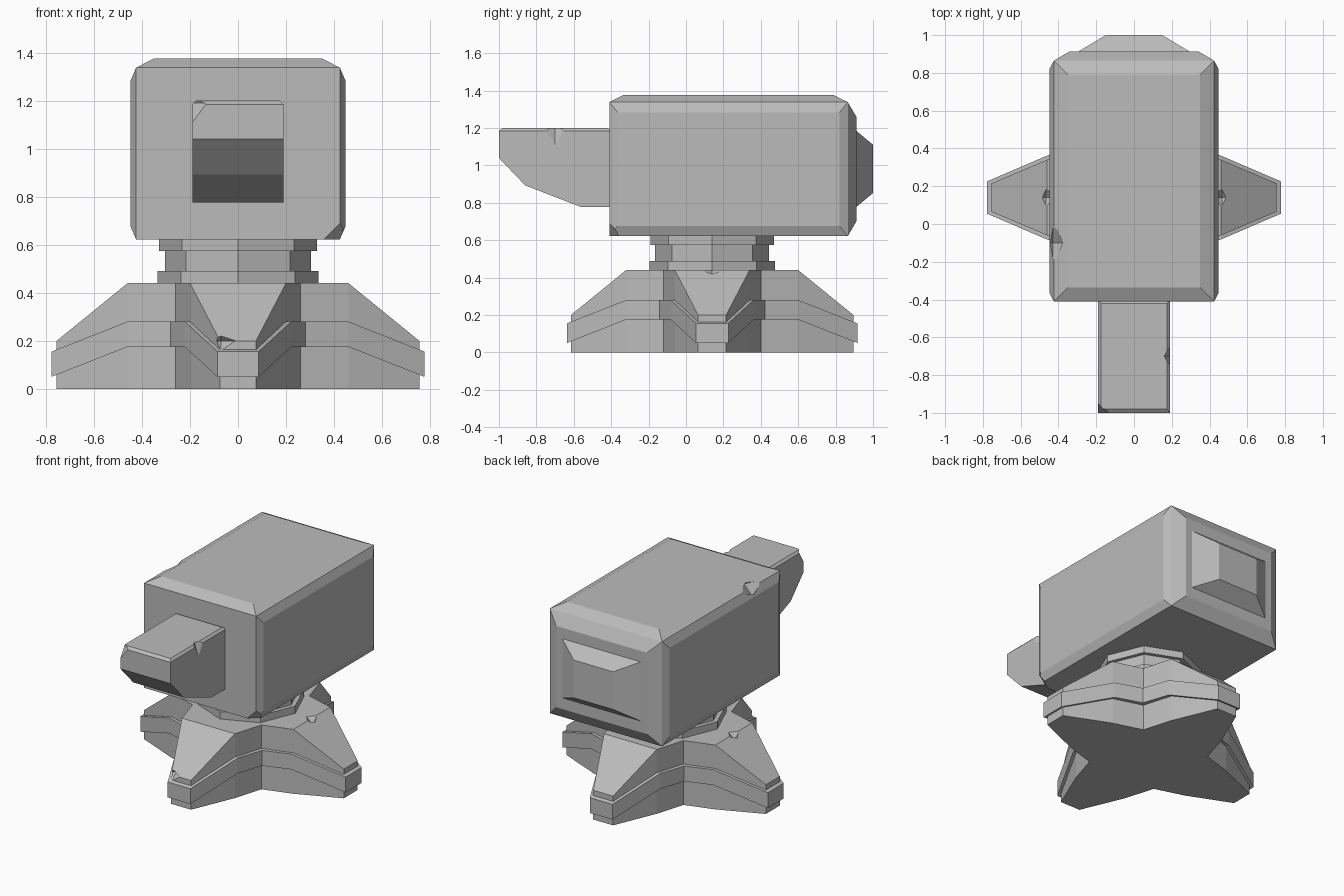
import bpy, bmesh
from mathutils import Vector

cube = bpy.data.objects.get("Cube")
if cube:
    bpy.data.objects.remove(cube, do_unlink=True)

grey = bpy.data.materials.new("plain_grey")
grey.use_nodes = True
grey.diffuse_color = (0.5, 0.5, 0.5, 1)
grey.node_tree.nodes["Principled BSDF"].inputs["Base Color"].default_value = (0.5, 0.5, 0.5, 1)

PIVOT = 0.14  # y of the stand's axis


def make(name, verts, faces):
    mesh = bpy.data.meshes.new(name)
    bm = bmesh.new()
    vs = [bm.verts.new(v) for v in verts]
    for f in faces:
        bm.faces.new([vs[i] for i in f])
    bmesh.ops.recalc_face_normals(bm, faces=bm.faces)
    bm.to_mesh(mesh)
    bm.free()
    mesh.materials.append(grey)
    obj = bpy.data.objects.new(name, mesh)
    bpy.context.collection.objects.link(obj)
    return obj


def edit(obj, action):
    bm = bmesh.new()
    bm.from_mesh(obj.data)
    action(bm)
    bm.to_mesh(obj.data)
    bm.free()


def box(name, lo, hi):
    verts = [(x, y, z) for z in (lo[2], hi[2]) for y in (lo[1], hi[1]) for x in (lo[0], hi[0])]
    return make(name, verts, [(0, 1, 3, 2), (4, 5, 7, 6), (0, 1, 5, 4),
                              (2, 3, 7, 6), (0, 2, 6, 4), (1, 3, 7, 5)])


def raise_panel(bm, direction, height, inset):
    """Extrude the face looking along direction into a tapered panel."""
    d = Vector(direction)
    bm.normal_update()
    face = max(bm.faces, key=lambda f: f.normal.dot(d) * 100 + f.calc_center_median().dot(d))
    top = bmesh.ops.extrude_discrete_faces(bm, faces=[face])["faces"][0]
    mid = top.calc_center_median()
    for v in top.verts:
        for i in range(3):
            if abs(d[i]) < 0.5:
                v.co[i] -= inset[i] if v.co[i] > mid[i] else -inset[i]
        v.co += d * height


def chip(obj, spot, size):
    """Knock a faceted nick out of an edge or corner."""
    axes = [Vector([s * size[i] if j == i else 0 for j in range(3)]) for i in range(3) for s in (1, -1)]
    cutter = make("chip_cutter", [Vector(spot) + a for a in axes],
                  [(a, b, c) for a in (0, 1) for b in (2, 3) for c in (4, 5)])
    cutter.hide_render = True
    mod = obj.modifiers.new("chip", "BOOLEAN")
    mod.operation, mod.solver, mod.object = "DIFFERENCE", "EXACT", cutter
    bpy.context.view_layer.objects.active = obj
    bpy.ops.object.modifier_apply(modifier=mod.name)
    bpy.data.objects.remove(cutter, do_unlink=True)


def star(name, grow, low, high):
    """Four-legged tier; low and high are (tip, middle) heights."""
    verts, faces = [], []
    tip, shoulder, valley = (0.755 + grow, 0.075 + grow / 2), (0.46, 0.2 + grow), 0.26 + grow
    outline = [(tip[0], -tip[1]), tip, shoulder, (valley, valley), (shoulder[0], -shoulder[1])]
    order = [4, 0, 1, 2, 3]
    for heights in (low, high):
        for leg in range(4):
            for k in order:
                x, y = outline[k]
                z = heights[0] if k < 2 else heights[1]
                for _ in range(leg):
                    x, y = -y, x
                verts.append((x, y + PIVOT, z))
    n = 20
    faces += [(i, (i + 1) % n, n + (i + 1) % n, n + i) for i in range(n)]
    for base in (0, n):
        faces += [[base + 5 * leg + k for k in range(4)] for leg in range(4)]
        faces.append([base + 5 * leg + k for leg in range(4) for k in (0, 3, 4)])
    return make(name, verts, faces)


# Four-legged stand in three stacked tiers
star("stand_foot_tier", 0, (0, 0), (0.06, 0.185))
star("stand_band_tier", 0.022, (0.05, 0.175), (0.155, 0.28))
stand_top = star("stand_top_tier", 0, (0.14, 0.265), (0.2, 0.44))
for side in (-1, 1):
    chip(stand_top, (side * 0.465, PIVOT, 0.44), (0.045, 0.05, 0.04))
chip(stand_top, (-0.07, PIVOT - 0.755, 0.2), (0.06, 0.05, 0.04))

# Octagonal swivel neck
for name, radius, low, high in (("neck_lower_ring", 0.335, 0.43, 0.49),
                                ("neck_core", 0.305, 0.49, 0.575),
                                ("neck_upper_ring", 0.33, 0.575, 0.63)):
    bm = bmesh.new()
    bmesh.ops.create_cone(bm, cap_ends=True, segments=8, radius1=radius, radius2=radius, depth=high - low)
    bmesh.ops.translate(bm, verts=bm.verts, vec=(0, PIVOT, (low + high) / 2))
    ring = make(name, [], [])
    bm.to_mesh(ring.data)
    bm.free()

# Main housing with raised panels on its sides, top and back
housing = box("housing", (-0.424, -0.41, 0.622), (0.424, 0.865, 1.338))


def housing_panels(bm):
    raise_panel(bm, (1, 0, 0), 0.024, (0, 0.045, 0.055))
    raise_panel(bm, (-1, 0, 0), 0.024, (0, 0.045, 0.055))
    raise_panel(bm, (0, 0, 1), 0.038, (0.075, 0.075, 0))
    raise_panel(bm, (0, 1, 0), 0.047, (0.08, 0, 0.08))


edit(housing, housing_panels)
chip(housing, (0.435, -0.41, 0.62), (0.08, 0.06, 0.08))
chip(housing, (-0.43, -0.1, 1.35), (0.06, 0.12, 0.07))

# Rear hatch
hatch = box("rear_hatch", (-0.3, 0.88, 0.777), (0.3, 0.91, 1.185))
edit(hatch, lambda bm: raise_panel(bm, (0, 1, 0), 0.09, (0.15, 0, 0.075)))

# Barrel: side profile swept across x, with a thin raised top
profile = [(-0.4, 1.185), (-1, 1.185), (-1, 1.04), (-0.86, 0.893), (-0.56, 0.777), (-0.4, 0.777)]
n = len(profile)
barrel = make("barrel", [(x, y, z) for x in (-0.19, 0.19) for y, z in profile],
              [range(n), range(n, 2 * n)] + [(i, (i + 1) % n, n + (i + 1) % n, n + i) for i in range(n)])
edit(barrel, lambda bm: raise_panel(bm, (0, 0, 1), 0.015, (0.015, 0.02, 0)))
chip(barrel, (0.19, -0.7, 1.2), (0.03, 0.055, 0.09))
chip(barrel, (-0.19, -1, 1.19), (0.06, 0.05, 0.08))
